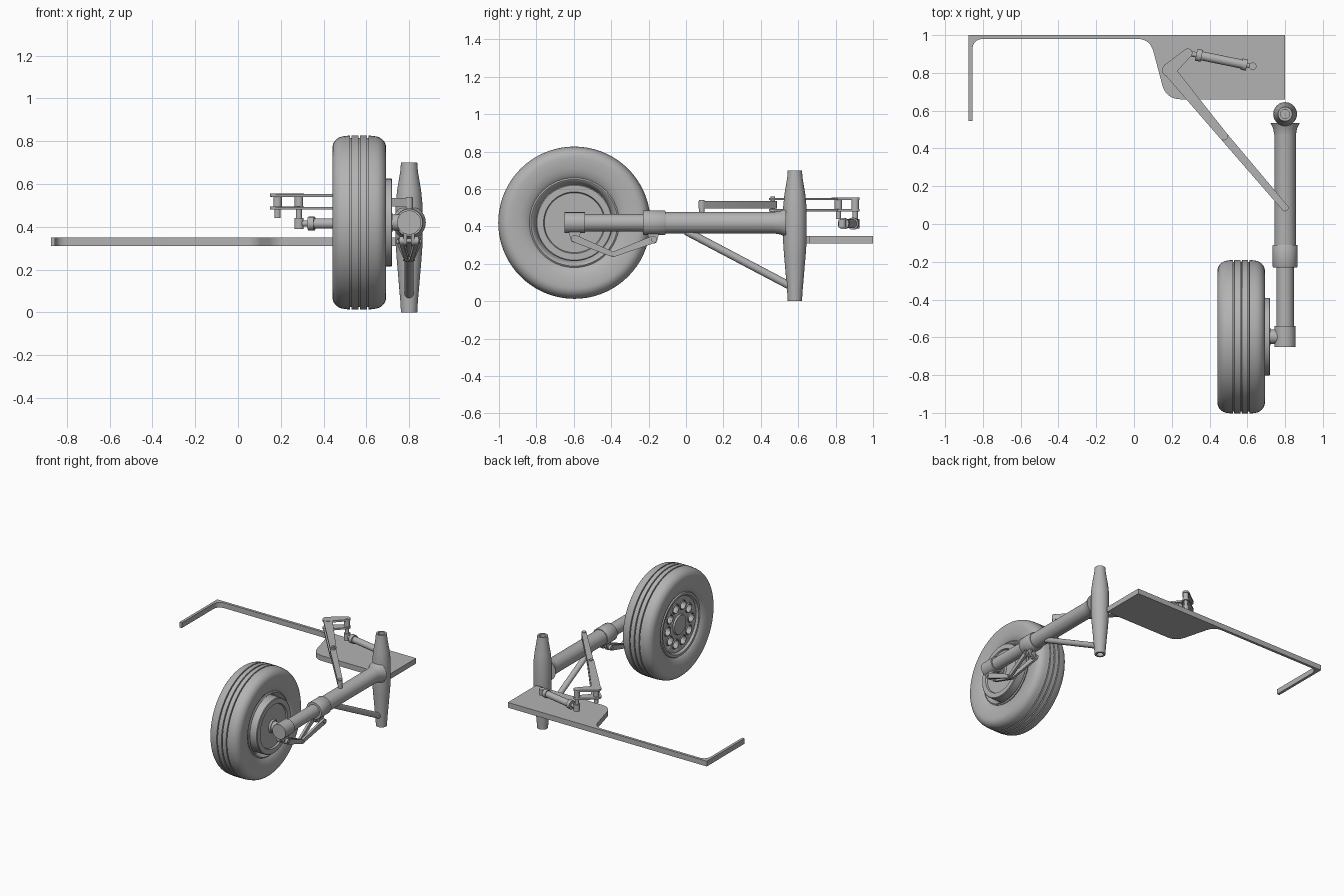
import bpy, bmesh
from math import sin, cos, pi, radians, atan2
from mathutils import Vector

cube = bpy.data.objects.get("Cube")
if cube:
    bpy.data.objects.remove(cube, do_unlink=True)

grey = bpy.data.materials.new("plain grey")
grey.use_nodes = True
grey.diffuse_color = (0.45, 0.45, 0.45, 1)
grey.node_tree.nodes["Principled BSDF"].inputs["Base Color"].default_value = (0.45, 0.45, 0.45, 1)


def finish(name, bm):
    bmesh.ops.remove_doubles(bm, verts=bm.verts, dist=1e-5)
    bmesh.ops.recalc_face_normals(bm, faces=bm.faces)
    mesh = bpy.data.meshes.new(name)
    bm.to_mesh(mesh)
    bm.free()
    mesh.materials.append(grey)
    ob = bpy.data.objects.new(name, mesh)
    bpy.context.collection.objects.link(ob)
    bpy.ops.object.select_all(action="DESELECT")
    ob.select_set(True)
    bpy.context.view_layer.objects.active = ob
    bpy.ops.object.shade_smooth_by_angle(angle=radians(32))
    return ob


def lathe(name, profile, origin, axis, segs=32):
    """Revolve (distance along axis, radius) points about an axis."""
    bm = bmesh.new()
    axis, origin = Vector(axis).normalized(), Vector(origin)
    side = axis.orthogonal().normalized()
    up = axis.cross(side)
    rings = []
    for d, r in profile:
        rings.append([bm.verts.new(origin + axis * d + (side * cos(2 * pi * i / segs)
                      + up * sin(2 * pi * i / segs)) * r) for i in range(segs)])
    for a, b in zip(rings, rings[1:]):
        for i in range(segs):
            j = (i + 1) % segs
            bm.faces.new((a[i], a[j], b[j], b[i]))
    return finish(name, bm)


def rod(name, p, q, r, segs=24):
    p, q = Vector(p), Vector(q)
    n = (q - p).length
    return lathe(name, [(0, 0), (0, r), (n, r), (n, 0)], p, q - p, segs)


def prism(name, outline, w0, w1, place=lambda u, v, w: (u, v, w)):
    """Extrude a 2D outline from w0 to w1, mapped into space by place."""
    bm = bmesh.new()
    low, high = [[bm.verts.new(place(u, v, w)) for u, v in outline] for w in (w0, w1)]
    bm.faces.new(low)
    bm.faces.new(high)
    for i in range(len(low)):
        j = (i + 1) % len(low)
        bm.faces.new((low[i], low[j], high[j], high[i]))
    return finish(name, bm)


def capsule(a, b, ra, rb, n=10):
    """Outline of a link with a round eye at each end."""
    t = atan2(b[1] - a[1], b[0] - a[0])
    pts = []
    for c, r, start in ((a, ra, t + pi / 2), (b, rb, t - pi / 2)):
        pts += [(c[0] + r * cos(start + pi * i / n), c[1] + r * sin(start + pi * i / n))
                for i in range(n + 1)]
    return pts


def rounded(corners, n=8):
    """Outline with each (x, y, radius) corner rounded."""
    pts = []
    for i, (x, y, r) in enumerate(corners):
        c = Vector((x, y))
        if not r:
            pts.append(c)
            continue
        a = c + (Vector(corners[i - 1][:2]) - c).normalized() * r
        b = c + (Vector(corners[(i + 1) % len(corners)][:2]) - c).normalized() * r
        for k in range(n + 1):
            t = k / n
            pts.append(a * (1 - t) ** 2 + c * 2 * t * (1 - t) + b * t * t)
    return pts


# Mounting plate with its long thin rail
prism("mounting_plate", rounded([
    (0.8, 1, 0), (-0.875, 1, 0), (-0.875, 0.545, 0), (-0.855, 0.545, 0),
    (-0.855, 0.98, 0.06), (0.085, 0.98, 0.07), (0.17, 0.66, 0.08), (0.8, 0.66, 0)]), 0.31, 0.35)

# Pivot spindle, hollow at both ends
X, Z, AXLE_Y = 0.80, 0.42, -0.597
lathe("pivot_spindle", [(0.05, 0), (0.05, 0.024), (0, 0.024), (0, 0.038), (0.05, 0.041),
      (0.25, 0.058), (0.32, 0.063), (0.50, 0.063), (0.57, 0.056), (0.66, 0.041),
      (0.70, 0.038), (0.70, 0.024), (0.65, 0.024), (0.65, 0)], (X, 0.582, 0), (0, 0, 1), 40)

# Main strut, sliding piston and axle block
lathe("strut_cylinder", [(0, 0), (0, 0.057), (0.70, 0.057), (0.735, 0.063), (0.765, 0.078),
      (0.765, 0)], (X, -0.23, Z), (0, 1, 0), 40)
lathe("strut_collar", [(0, 0.04), (0, 0.063), (0.005, 0.066), (0.115, 0.066), (0.12, 0.063),
      (0.12, 0.05)], (X, -0.23, Z), (0, 1, 0), 40)
rod("piston", (X, -0.56, Z), (X, -0.2, Z), 0.046, 40)
rod("axle_block", (X, -0.65, Z), (X, -0.54, Z), 0.056, 40)
rod("axle", (0.6, AXLE_Y, Z), (X, AXLE_Y, Z), 0.038)

# Tyre with rounded shoulders and three tread grooves
WX = 0.567
half = [(0.085, 0.225), (0.10, 0.238), (0.114, 0.26), (0.122, 0.29), (0.126, 0.325)]
half += [(0.07 + 0.056 * cos(t), 0.347 + 0.056 * sin(t)) for t in [i * pi / 16 for i in range(8)]]
tread = []
for g in (0.04, 0, -0.04):
    tread += [(g + 0.004, 0.407), (g + 0.003, 0.396), (g - 0.003, 0.396), (g - 0.004, 0.407)]
shoulder = [(0.07, 0.404)]
mirror = lambda pts: [(-d, r) for d, r in reversed(pts)]
lathe("tyre", half + shoulder + tread + mirror(half + shoulder), (WX, AXLE_Y, Z), (1, 0, 0), 72)

# Outboard rim and brake drum
lathe("outer_rim", [(0.06, 0), (0.06, 0.205), (0.085, 0.212), (0.108, 0.225), (0.112, 0.232),
      (0.106, 0.24), (0.085, 0.235)], (WX, AXLE_Y, Z), (1, 0, 0), 64)
lathe("brake_drum", [(0.06, 0.205), (0.150, 0.205), (0.154, 0.20), (0.154, 0.165),
      (0.142, 0.16), (0.142, 0.05), (0.155, 0.045), (0.155, 0)], (WX, AXLE_Y, Z), (1, 0, 0), 64)

# Inboard hub, with a ring of round openings cut through its face
hub = lathe("wheel_hub", [(0.0, 0), (0.0, 0.2), (0.08, 0.228), (0.10, 0.238), (0.108, 0.232),
            (0.106, 0.215), (0.09, 0.205), (0.09, 0.075), (0.102, 0.07), (0.102, 0)],
            (WX, AXLE_Y, Z), (-1, 0, 0), 64)
HOLES = 10
for i in range(HOLES):
    a = 2 * pi * i / HOLES
    y, z = AXLE_Y + 0.14 * cos(a), Z + 0.14 * sin(a)
    cutter = rod("hole_cutter", (WX - 0.2, y, z), (WX - 0.04, y, z), 0.03)
    cutter.hide_render = True
    cutter.hide_set(True)
    cut = hub.modifiers.new("opening", "BOOLEAN")
    cut.operation, cut.object, cut.solver = "DIFFERENCE", cutter, "EXACT"
    lathe("hole_rim", [(0, 0.03), (0.007, 0.031), (0.007, 0.036), (0, 0.038)],
          (WX - 0.09, y, z), (-1, 0, 0), 24)
bpy.context.view_layer.update()
baked = bpy.data.meshes.new_from_object(hub.evaluated_get(bpy.context.evaluated_depsgraph_get()))
hub.modifiers.clear()
hub.data = baked
for ob in [o for o in bpy.data.objects if o.name.startswith("hole_cutter")]:
    bpy.data.objects.remove(ob, do_unlink=True)

# Diagonal brace from strut to spindle foot
rod("diagonal_brace", (X, 0.0, 0.375), (X, 0.56, 0.08), 0.021)

# Torque links: paired arms that converge at a lower knee
KNEE = (-0.39, 0.25)
for name, top, root, wide in (("front", (-0.595, 0.335), 0.4, 0.035),
                              ("rear", (-0.175, 0.33), 0.4, 0.045)):
    span = KNEE[0] - top[0]
    for s in (-1, 1):
        def arm(u, v, w, s=s, wide=wide, top=top, span=span):
            t = min(max((u - top[0]) / span, 0), 1)
            return (X + w + s * (wide * (1 - t) + 0.010 * t), u, v)
        prism(name + "_torque_arm", capsule(top, KNEE, 0.02, 0.014), -0.009, 0.009, arm)
        prism(name + "_link_lug", capsule((top[0], root), top, 0.042, 0.022),
              s * 0.018 - 0.008, s * 0.018 + 0.008, lambda u, v, w: (X + w, u, v))
    rod(name + "_link_pin", (X - wide - 0.014, *top), (X + wide + 0.014, *top), 0.011)
rod("knee_pin", (X - 0.028, *KNEE), (X + 0.028, *KNEE), 0.010)

# Folding side brace: solid lower bar and two-plate upper fork
FOOT, ELBOW, HEAD, TIP = (0.8, 0.085), (0.475, 0.465), (0.185, 0.815), (0.285, 0.905)
prism("lower_side_brace", capsule(FOOT, ELBOW, 0.018, 0.022), 0.495, 0.535)
rod("brace_foot_pin", (*FOOT, 0.45), (*FOOT, 0.54), 0.015)
rod("brace_elbow_pin", (*ELBOW, 0.475), (*ELBOW, 0.56), 0.012)
for z in (0.48, 0.54):
    prism("upper_brace_plate", capsule(ELBOW, HEAD, 0.022, 0.032), z, z + 0.013)
    prism("rocker_plate", capsule(HEAD, TIP, 0.036, 0.024), z + 0.001, z + 0.0145)
for name, p, base in (("rocker_head", HEAD, 0.44), ("rocker_tip", TIP, 0.39)):
    rod(name + "_pin", (*p, base), (*p, 0.555), 0.014)
    rod(name + "_bush", (*p, 0.492), (*p, 0.54), 0.02)

# Retraction actuator
A, B = Vector((*TIP, 0.415)), Vector((0.628, 0.835, 0.415))
n = (B - A).length
lathe("actuator", [(0, 0), (0, 0.014), (0.045, 0.014), (0.045, 0.032), (0.075, 0.032),
      (0.075, 0.024), (n - 0.06, 0.024), (n - 0.06, 0.03), (n - 0.03, 0.03),
      (n - 0.03, 0.012), (n, 0.012), (n, 0)], A, B - A)
rod("actuator_rod_eye", A - Vector((0, 0, 0.026)), A + Vector((0, 0, 0.026)), 0.022)
rod("actuator_end_eye", B - Vector((0, 0, 0.022)), B + Vector((0, 0, 0.022)), 0.02)
